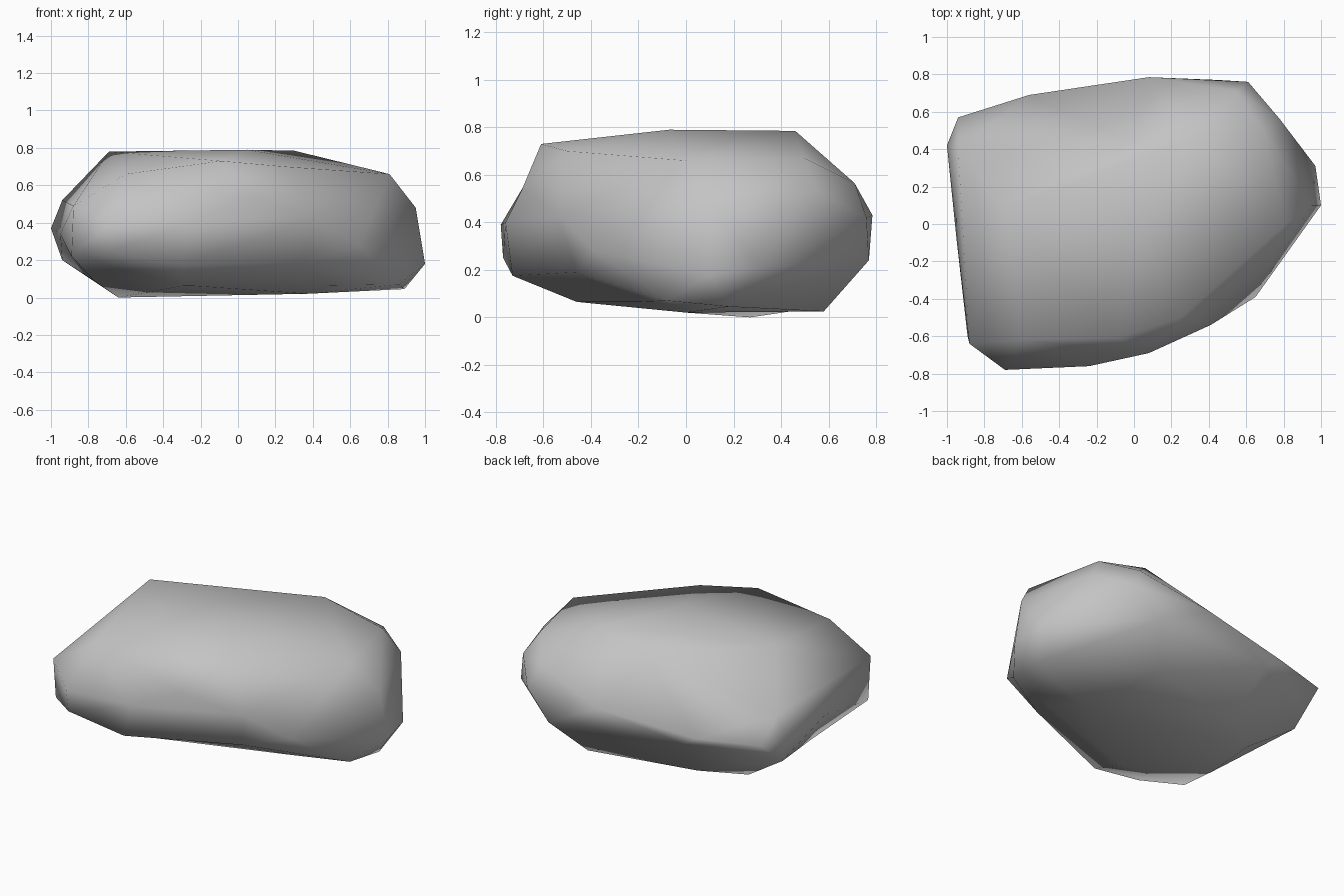
import bpy
import bmesh
from mathutils import Vector

default_cube = bpy.data.objects.get("Cube")
if default_cube:
    bpy.data.objects.remove(default_cube, do_unlink=True)

# Stone colour
stone_grey = bpy.data.materials.new("stone_grey")
stone_grey.use_nodes = True
colour = (0.55, 0.55, 0.55, 1)
stone_grey.diffuse_color = colour
shader = stone_grey.node_tree.nodes["Principled BSDF"]
shader.inputs["Base Color"].default_value = colour
shader.inputs["Roughness"].default_value = 0.8

# Irregular contours of the boulder, from the ground up
base = [(-.64, .27, 0), (-.77, -.2, .09), (-.28, -.46, .065), (.49, -.2, .065),
        (.37, 0, .02), (.86, -.08, .07), (.89, .18, .045), (.3, .58, .025),
        (-.39, .44, .025)]
lower_edge = [(-.31, -.73, .175), (-.68, -.77, .25), (-.89, -.6, .22), (-.94, .35, .2),
              (-.45, .67, .3), (.45, .77, .24), (.97, .31, .21), (1, .1, .18),
              (.65, -.39, .28), (.36, -.46, .19)]
waist = [(-.69, -.78, .39), (-.24, -.76, .4), (.08, -.69, .54), (.41, -.54, .43),
         (.95, .1, .48), (.61, .76, .42), (.08, .785, .43), (-.56, .69, .37),
         (-.94, .57, .38), (-1, .42, .37), (-.95, -.07, .34), (-.88, -.64, .49)]
shoulder = [(-.6, -.62, .66), (.78, .56, .52), (.55, .71, .565), (-.94, .4, .52),
            (.81, 0, .66), (.69, .5, .67), (-.02, .43, .69)]
crown = [(-.69, .08, .78), (.05, -.07, .79), (.3, .46, .785), (.48, .28, .69),
         (.12, .33, .72), (-.09, -.61, .73), (.25, -.5, .7)]

# Bulge the contours towards an egg shape, wrap a skin round them, then let it settle back
centre = Vector((0, 0, .39))
egg = Vector((1, .8, .42))
bm = bmesh.new()
settled = {}
for contour in (base, lower_edge, waist, shoulder, crown):
    for point in map(Vector, contour):
        offset = point - centre
        reach = Vector(a / b for a, b in zip(offset, egg)).length
        vert = bm.verts.new(point.lerp(centre + offset / reach, 0.6))
        settled[vert] = point
bmesh.ops.convex_hull(bm, input=bm.verts[:])
for vert, point in settled.items():
    vert.co = point
loose = [vert for vert in bm.verts if not vert.link_faces]
bmesh.ops.delete(bm, geom=loose, context='VERTS')

bmesh.ops.recalc_face_normals(bm, faces=bm.faces[:])
for face in bm.faces:
    face.smooth = True
mesh = bpy.data.meshes.new("boulder")
bm.to_mesh(mesh)
bm.free()
mesh.materials.append(stone_grey)
boulder = bpy.data.objects.new("boulder", mesh)
bpy.context.collection.objects.link(boulder)
